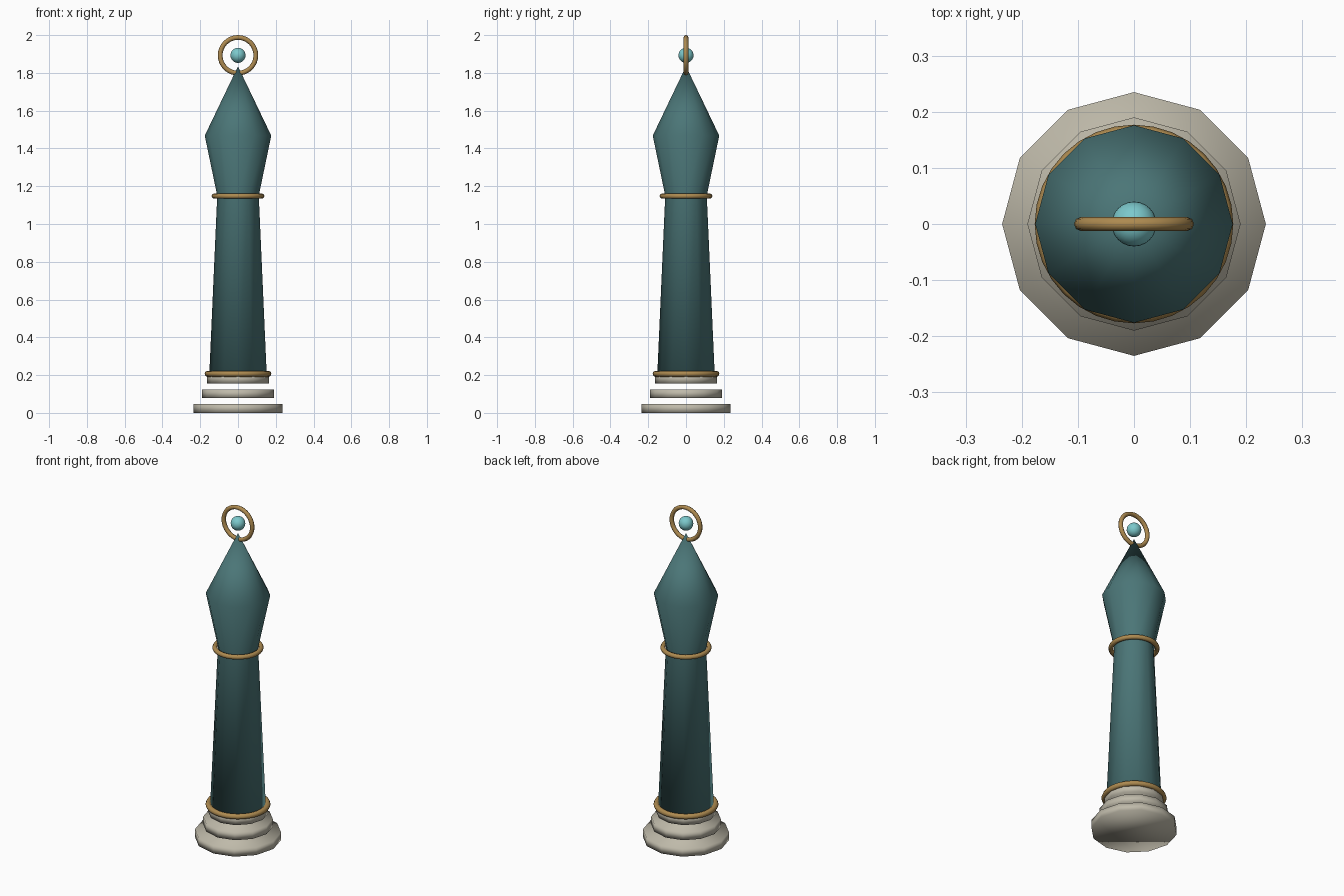
import bpy, bmesh, math
from mathutils import Matrix

cube = bpy.data.objects.get("Cube")
if cube:
    bpy.data.objects.remove(cube, do_unlink=True)

SIDES = 12


def material(name, rgb, roughness=0.6):
    m = bpy.data.materials.new(name)
    m.use_nodes = True
    m.diffuse_color = (*rgb, 1)
    bsdf = m.node_tree.nodes["Principled BSDF"]
    bsdf.inputs["Base Color"].default_value = (*rgb, 1)
    bsdf.inputs["Roughness"].default_value = roughness
    return m


stone = material("pale stone", (0.52, 0.49, 0.40))
teal = material("deep teal", (0.07, 0.18, 0.185))
bronze = material("aged bronze", (0.42, 0.255, 0.08))
aqua = material("aqua crystal", (0.20, 0.58, 0.60))


def finish(name, bm, mat):
    """Turn a bmesh into a smooth shaded object."""
    bmesh.ops.recalc_face_normals(bm, faces=bm.faces)
    for f in bm.faces:
        f.smooth = True
    mesh = bpy.data.meshes.new(name)
    bm.to_mesh(mesh)
    bm.free()
    mesh.materials.append(mat)
    ob = bpy.data.objects.new(name, mesh)
    bpy.context.collection.objects.link(ob)
    return ob


def lathe(name, profile, mat):
    """Closed solid from (radius, height) points; radius 0 makes a tip."""
    bm = bmesh.new()
    rings = []
    for r, z in profile:
        count = SIDES if r else 1
        rings.append([bm.verts.new((r * math.cos(math.tau * i / SIDES),
                                    r * math.sin(math.tau * i / SIDES), z))
                      for i in range(count)])
    for low, high in zip(rings, rings[1:]):
        for i in range(SIDES):
            j = (i + 1) % SIDES
            if len(high) == 1:
                bm.faces.new((low[i], low[j], high[0]))
            else:
                bm.faces.new((low[i], low[j], high[j], high[i]))
    for end in (rings[0], rings[-1]):
        if len(end) > 1:
            bm.faces.new(end)
    return finish(name, bm, mat)


def torus(name, major, minor, z, mat, upright=False, around=32, tube=8):
    bm = bmesh.new()
    grid = []
    for i in range(around):
        a = math.tau * i / around
        row = []
        for k in range(tube):
            b = math.tau * k / tube
            r = major + minor * math.cos(b)
            row.append(bm.verts.new((r * math.cos(a), r * math.sin(a),
                                     minor * math.sin(b))))
        grid.append(row)
    for i in range(around):
        a, b = grid[i], grid[(i + 1) % around]
        for k in range(tube):
            n = (k + 1) % tube
            bm.faces.new((a[k], b[k], b[n], a[n]))
    if upright:
        bm.transform(Matrix.Rotation(math.pi / 2, 4, "X"))
    bm.transform(Matrix.Translation((0, 0, z)))
    return finish(name, bm, mat)


# Three separate stone steps with open gaps between them
for i, radius in enumerate((0.235, 0.19, 0.163)):
    z = i * 0.078
    lathe(f"base_step_{i + 1}", [(radius, z), (radius, z + 0.047)], stone)

# Tapered shaft flaring into a pointed head
lathe("shaft_and_head", [(0.152, 0.203), (0.11, 1.15),
                         (0.176, 1.468), (0, 1.835)], teal)

# Bronze bands and the upright ring at the tip
torus("lower_band", 0.161, 0.016, 0.207, bronze)
torus("upper_band", 0.126, 0.014, 1.148, bronze)
torus("top_ring", 0.0945, 0.0125, 1.893, bronze, upright=True)

# Floating orb inside the ring
orb = bmesh.new()
bmesh.ops.create_uvsphere(orb, u_segments=24, v_segments=16, radius=0.04,
                          matrix=Matrix.Translation((0, 0, 1.893)))
finish("orb", orb, aqua)
